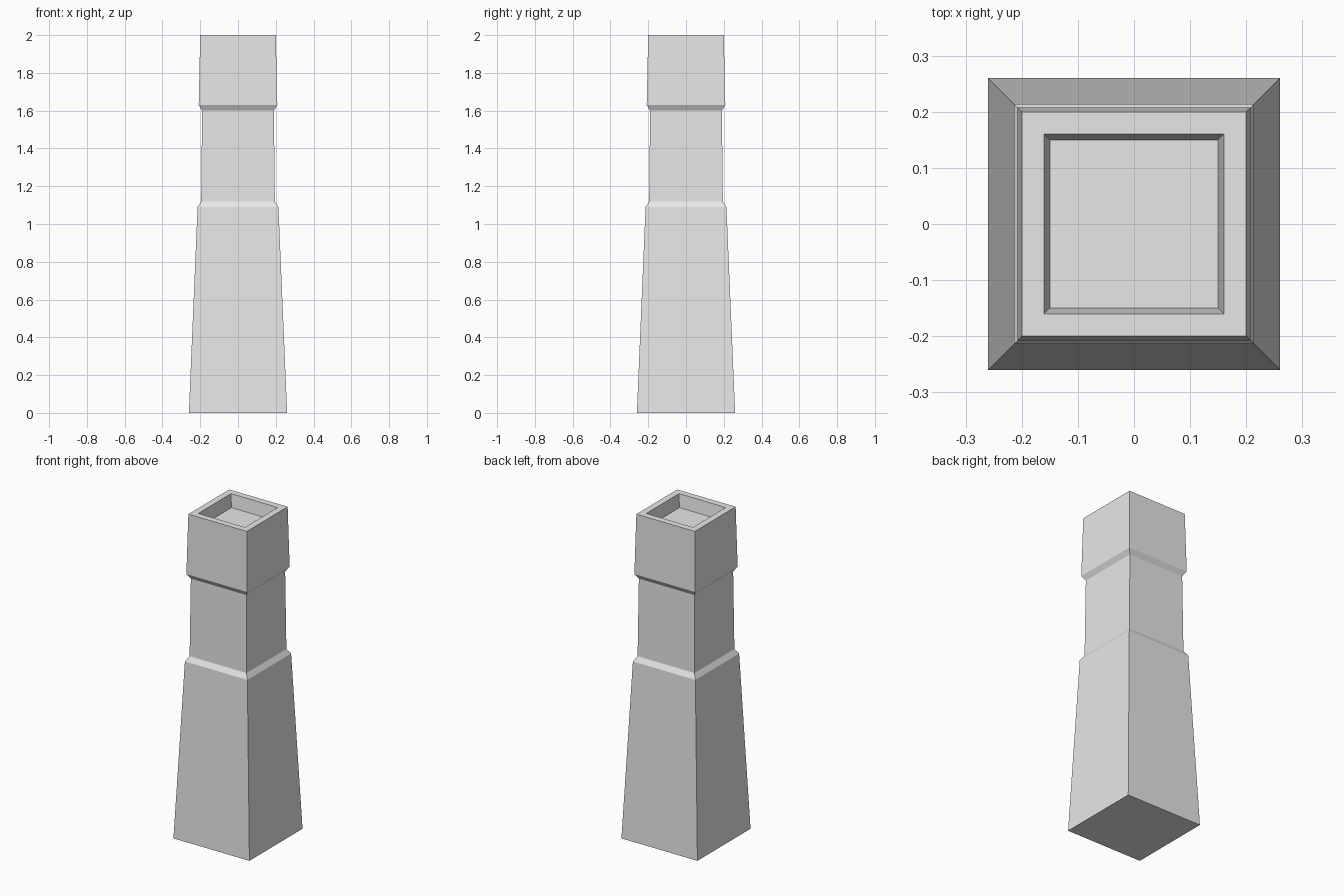
import bpy
import bmesh

cube = bpy.data.objects.get("Cube")
if cube:
    bpy.data.objects.remove(cube, do_unlink=True)

# Plain grey stone
stone = bpy.data.materials.new("light_grey")
stone.use_nodes = True
colour = (0.8, 0.8, 0.8, 1)
stone.diffuse_color = colour
stone.node_tree.nodes["Principled BSDF"].inputs["Base Color"].default_value = colour

# (half width, height) from the foot up the outside, over the rim and into the recess
profile = [
    (0.26, 0.0),     # foot
    (0.214, 1.09),   # top of tapered base
    (0.195, 1.12),   # neck bottom
    (0.19, 1.60),    # neck top
    (0.208, 1.63),   # head bottom
    (0.20, 2.0),     # outer rim
    (0.16, 2.0),     # inner rim
    (0.15, 1.92),    # recess floor
]
corners = [(-1, -1), (1, -1), (1, 1), (-1, 1)]

bm = bmesh.new()
rings = [[bm.verts.new((sx * r, sy * r, z)) for sx, sy in corners]
         for r, z in profile]

# Side walls between neighbouring square rings
for low, high in zip(rings, rings[1:]):
    for i in range(4):
        j = (i + 1) % 4
        bm.faces.new((low[i], low[j], high[j], high[i]))

# Underside and recess floor
bm.faces.new(rings[0][::-1])
bm.faces.new(rings[-1])
bmesh.ops.recalc_face_normals(bm, faces=bm.faces)

mesh = bpy.data.meshes.new("square_pillar")
bm.to_mesh(mesh)
bm.free()
mesh.materials.append(stone)
pillar = bpy.data.objects.new("square_pillar", mesh)
bpy.context.collection.objects.link(pillar)
